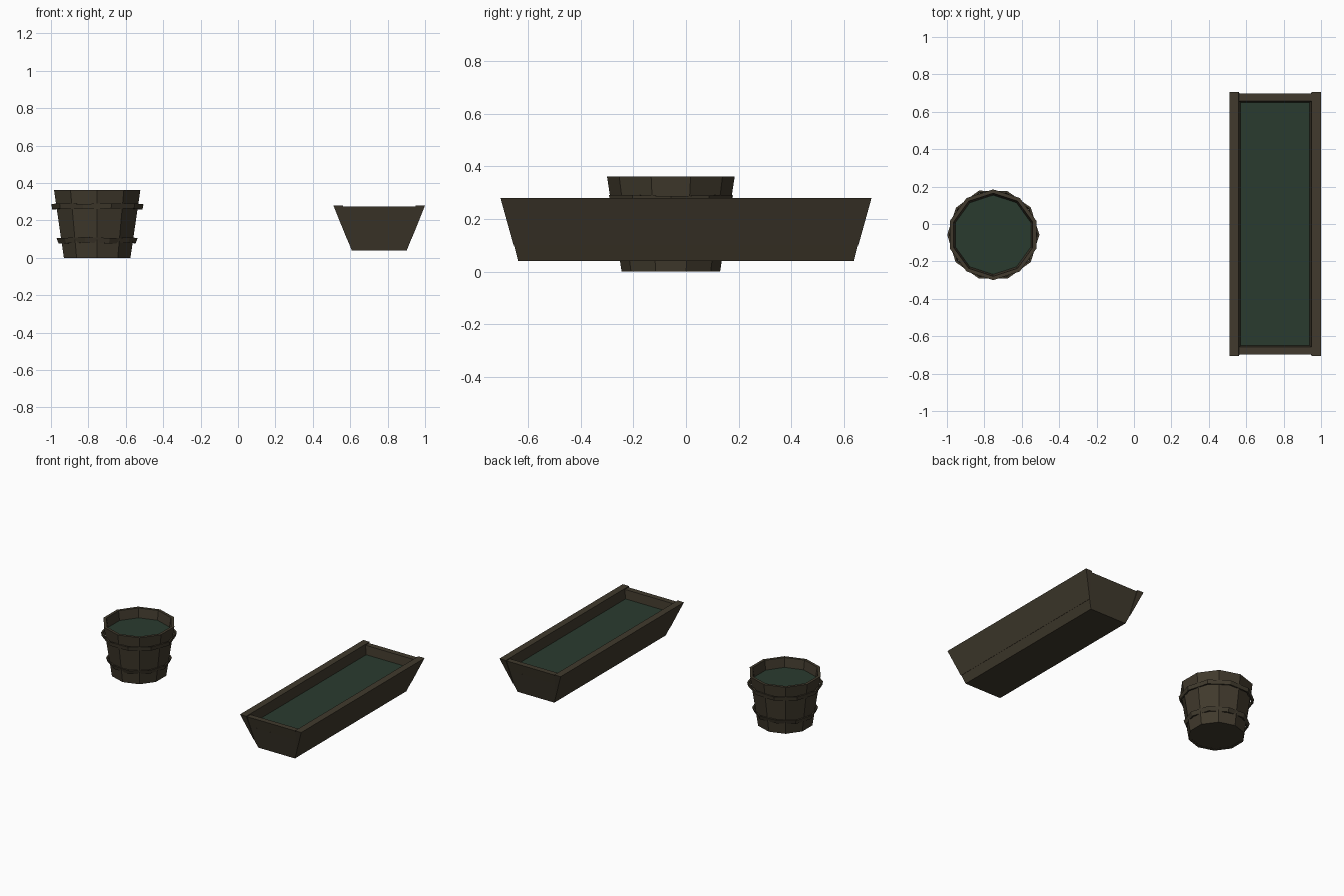
import bpy, math, random

if "Cube" in bpy.data.objects:
    bpy.data.objects.remove(bpy.data.objects["Cube"])
random.seed(4)


def material(name, rgb):
    m = bpy.data.materials.new(name)
    m.diffuse_color = (*rgb, 1)
    m.use_nodes = True
    m.node_tree.nodes["Principled BSDF"].inputs["Base Color"].default_value = m.diffuse_color
    return m


WOOD = material("dark weathered wood", (0.052, 0.042, 0.026))
WATER = material("murky green water", (0.023, 0.044, 0.028))


def make(name, verts, faces, mat):
    me = bpy.data.meshes.new(name)
    me.from_pydata(verts, [], faces)
    me.materials.append(mat)
    me.update()
    ob = bpy.data.objects.new(name, me)
    bpy.context.collection.objects.link(ob)
    return ob


def block(name, bottom, top, mat=WOOD):
    # six-sided board from four bottom and four top corners (counter-clockwise)
    faces = [(3, 2, 1, 0), (4, 5, 6, 7)]
    faces += [(i, (i + 1) % 4, (i + 1) % 4 + 4, i + 4) for i in range(4)]
    return make(name, bottom + top, faces, mat)


def rect(x0, x1, y0, y1, z):
    return [(x0, y0, z), (x1, y0, z), (x1, y1, z), (x0, y1, z)]


def ring(name, profile, n, turn, centre, jitter=0.0):
    # closed profile of (radius, z) points swept round in n flat segments
    verts, faces, k = [], [], len(profile)
    for i in range(n):
        a = 2 * math.pi * i / n + turn
        dz = random.uniform(-jitter, jitter)
        dr = random.uniform(-jitter, jitter) * 0.5
        for r, z in profile:
            verts.append((centre[0] + (r + dr) * math.cos(a),
                          centre[1] + (r + dr) * math.sin(a), z + dz))
    for i in range(n):
        j = (i + 1) % n
        for p in range(k):
            q = (p + 1) % k
            faces.append((i * k + p, j * k + p, j * k + q, i * k + q))
    return make(name, verts, faces, WOOD)


def disc(name, r, z, n, turn, centre, mat, flip=False):
    pts = [(centre[0] + r * math.cos(2 * math.pi * i / n + turn),
            centre[1] + r * math.sin(2 * math.pi * i / n + turn), z) for i in range(n)]
    order = list(range(n))
    return make(name, pts, [order[::-1] if flip else order], mat)


# Bucket: ten tapered staves, base, water and two loose hoops
C, N, T = (-0.753, -0.0575), 10, math.radians(90)
ring("bucket_staves", [(0.187, 0.0), (0.2425, 0.362), (0.222, 0.362), (0.167, 0.0)], N, T, C)
disc("bucket_base", 0.186, 0.002, N, T, C, WOOD, flip=True)
disc("bucket_water", 0.213, 0.295, N, T, C, WATER)
ring("bucket_upper_hoop", [(0.242, 0.260), (0.247, 0.288), (0.236, 0.288), (0.231, 0.260)],
     N, 0.0, C, 0.004)
ring("bucket_lower_hoop", [(0.206, 0.078), (0.217, 0.107), (0.206, 0.107), (0.195, 0.078)],
     N, 0.0, C, 0.004)

# Trough hull, a tapered block up to the water line
CX, ZB, ZT = 0.755, 0.04, 0.28
block("trough_hull", rect(CX - 0.147, CX + 0.147, -0.637, 0.637, ZB),
      rect(CX - 0.2115, CX + 0.2115, -0.678, 0.678, 0.2))

# Wedge-shaped rim boards, thick at the top and tapering to the hull
for s, side in ((-1, "left"), (1, "right")):
    def long_edge(outer, inner, half, z):
        a, b = sorted((CX + s * outer, CX + s * inner))
        return rect(a, b, -half, half, z)
    block(f"trough_{side}_board", long_edge(0.1725, 0.168, 0.655, 0.1),
          long_edge(0.245, 0.195, 0.705, ZT))
for s, end in ((-1, "front"), (1, "back")):
    def end_edge(half, outer, inner, z):
        a, b = sorted((s * outer, s * inner))
        return rect(CX - half, CX + half, a, b, z)
    block(f"trough_{end}_board", end_edge(0.168, 0.652, 0.640, 0.1),
          end_edge(0.22, 0.697, 0.657, ZT - 0.006))
make("trough_water", rect(CX - 0.188, CX + 0.188, -0.655, 0.655, 0.21), [(0, 1, 2, 3)], WATER)
